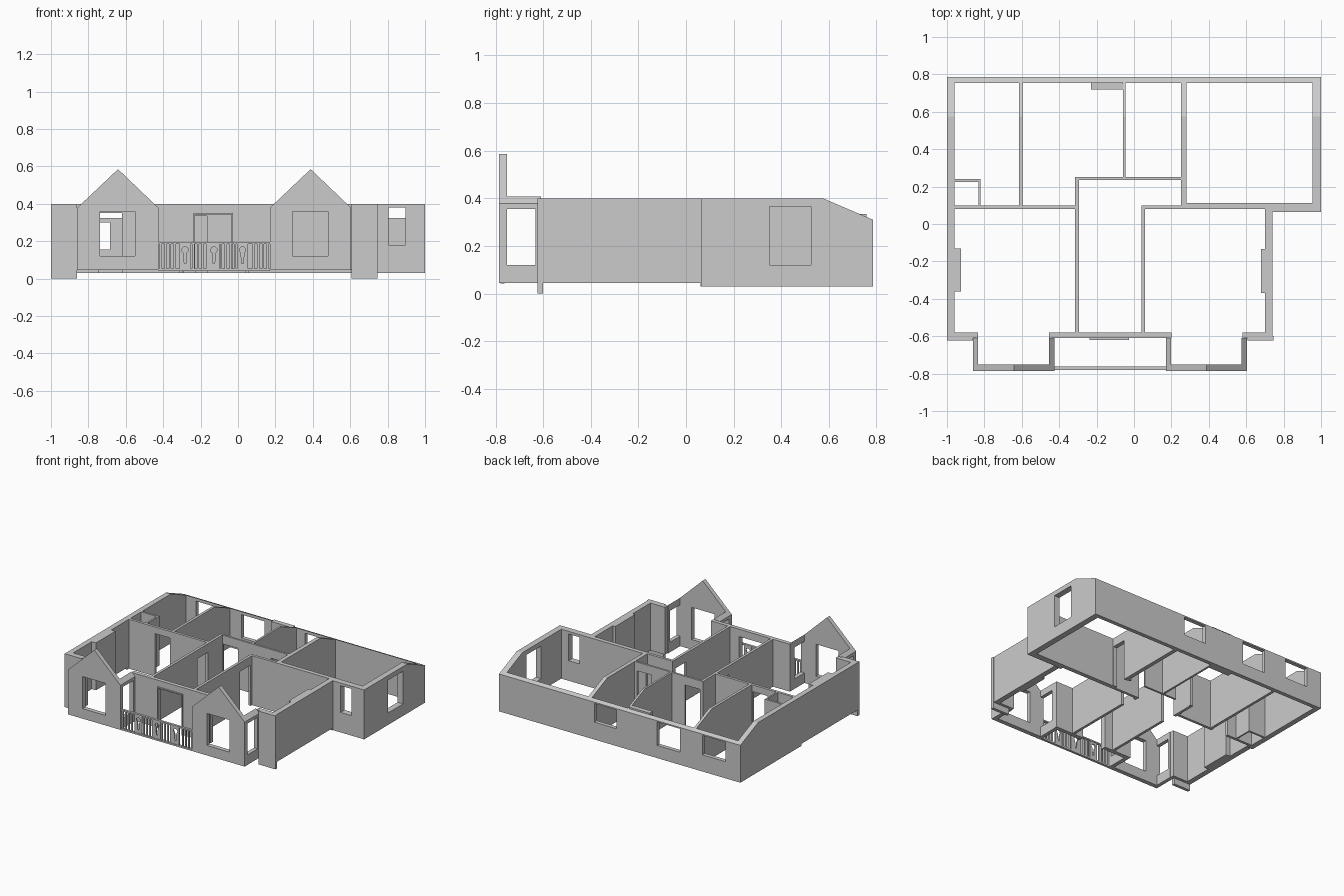
import bpy, bmesh, math

if "Cube" in bpy.data.objects:
    bpy.data.objects.remove(bpy.data.objects["Cube"])


def prism(name, pts, a, b, axis='z'):
    """Extrude a 2D profile along z (xy profile), y (xz profile) or x (yz profile)."""
    place = {'z': lambda p, t: (p[0], p[1], t),
             'y': lambda p, t: (p[0], t, p[1]),
             'x': lambda p, t: (t, p[0], p[1])}[axis]
    bm = bmesh.new()
    lo = [bm.verts.new(place(p, a)) for p in pts]
    hi = [bm.verts.new(place(p, b)) for p in pts]
    n = len(pts)
    bm.faces.new(lo)
    bm.faces.new(hi)
    for i in range(n):
        bm.faces.new((lo[i], lo[(i + 1) % n], hi[(i + 1) % n], hi[i]))
    bmesh.ops.recalc_face_normals(bm, faces=bm.faces)
    me = bpy.data.meshes.new(name)
    bm.to_mesh(me)
    bm.free()
    ob = bpy.data.objects.new(name, me)
    bpy.context.collection.objects.link(ob)
    return ob


def box(name, x0, x1, y0, y1, z0, z1):
    return prism(name, [(x0, y0), (x1, y0), (x1, y1), (x0, y1)], z0, z1)


def cut(ob, cutter):
    """Subtract a cutter and delete it."""
    cutter.hide_render = True
    m = ob.modifiers.new('cut', 'BOOLEAN')
    m.operation = 'DIFFERENCE'
    m.solver = 'EXACT'
    m.object = cutter
    bpy.context.view_layer.objects.active = ob
    bpy.ops.object.modifier_apply(modifier=m.name)
    bpy.data.objects.remove(cutter)


def cut_boxes(ob, boxes):
    for b in boxes:
        cut(ob, box('cutter', *b))


# House body: outer footprint, then rooms carved out to leave the walls
walls = prism('house_walls', [(-1, -.61), (.74, -.61), (.74, .065), (1, .065),
                              (1, .785), (-1, .785)], .03, .4)
rooms = [(-.96, -.315, -.58, .08),     # front left
         (-.295, .04, -.58, .235),     # hall
         (-.1, .25, .1, .235),         # hall side arm
         (.06, .70, -.58, .08),        # front right
         (.28, .955, .112, .755),      # large back right
         (-.96, -.615, .1, .755),      # back left
         (-.595, -.315, .1, .755),     # back middle
         (-.4, -.06, .25, .755),
         (-.045, .25, .25, .755),      # small back
         (-.835, -.455, -.7, -.5),     # bay openings
         (.2, .58, -.7, -.5)]
cut_boxes(walls, [r + (-.1, .6) for r in rooms])

# Raised underside at the front, sloped top at the back
cut_boxes(walls, [(-1.2, 1.2, -.9, .06, -.1, .045)])
cut(walls, prism('cutter', [(.575, .4), (.875, .2714), (.875, .6), (.575, .6)], -1.2, 1.2, 'x'))

# Windows and doors
cut_boxes(walls, [
    (.025, .21, .7, .85, .16, .30), (-.5, -.31, .7, .85, .125, .30),
    (-.875, -.685, .7, .85, .155, .30),
    (.9, 1.1, .35, .525, .12, .365), (.805, .895, 0, .15, .18, .38),
    (-.23, -.035, -.65, -.55, 0, .345),
    (-.745, -.62, .05, .11, 0, .35), (-.29, -.165, .22, .26, 0, .335),
    (.11, .23, .22, .26, 0, .335), (.24, .3, .118, .228, 0, .335),
    (.03, .07, -.06, .065, 0, .335), (-.33, -.28, -.06, .065, 0, .335)])

# Chimney breasts and cupboard
box('chimney_left', -.962, -.925, -.36, -.13, .045, .4)
box('chimney_right', .68, .702, -.37, -.135, .045, .4)
box('chimney_back', -.23, -.058, .72, .757, .03, .334)
box('cupboard_back', -.962, -.82, .225, .24, .03, .4)
box('cupboard_side', -.832, -.82, .098, .225, .03, .4)

# Gabled front bays with front and side windows
for side, x0 in (('left', -.86), ('right', .17)):
    x1, mid = x0 + .435, x0 + .2185
    bay = prism('bay_' + side, [(x0, .045), (x1, .045), (x1, .378), (mid, .585), (x0, .378)],
                -.785, -.61, 'y')
    wx = x0 + .122
    cut_boxes(bay, [(x0 + .027, x1 - .03, -.752, -.55, -.1, .8),
                    (wx, wx + .188, -.85, -.7, .12, .36),
                    (x0 - .1, x1 + .1, -.752, -.632, .12, .355)])

# Corner panels that reach the ground
box('corner_panel_left', -1, -.862, -.623, -.6, 0, .4)
box('corner_panel_right', .607, .745, -.623, -.6, 0, .4)

# Front door frame
for nm, x0, x1, z0, z1 in (('left', -.237, -.229, .045, .352), ('right', -.036, -.028, .045, .352),
                           ('top', -.229, -.036, .344, .352)):
    box('door_frame_' + nm, x0, x1, -.62, -.6, z0, z1)

# Porch railing: rails, slats and three keyhole boards
L, R = -.425, .17
box('rail_top', L, R, -.78, -.762, .186, .196)
box('rail_bottom', L, R, -.78, -.762, .042, .054)
boards = [-.283, -.129, .024]
for i in range(24):
    x = L + .012 + i * (R - L - .024) / 23
    if all(abs(x - b) > .035 for b in boards):
        box('slat', x - .006, x + .006, -.776, -.766, .054, .186)
for b in boards:
    board = box('keyhole_board', b - .03, b + .03, -.776, -.766, .054, .186)
    arc = [math.radians(-60 + 300 * k / 11) for k in range(12)]
    hole = [(b + .017 * math.cos(t), .153 + .017 * math.sin(t)) for t in arc]
    hole += [(b - .004, .08), (b + .004, .08)]
    cut(board, prism('cutter', hole, -.8, -.74, 'y'))
